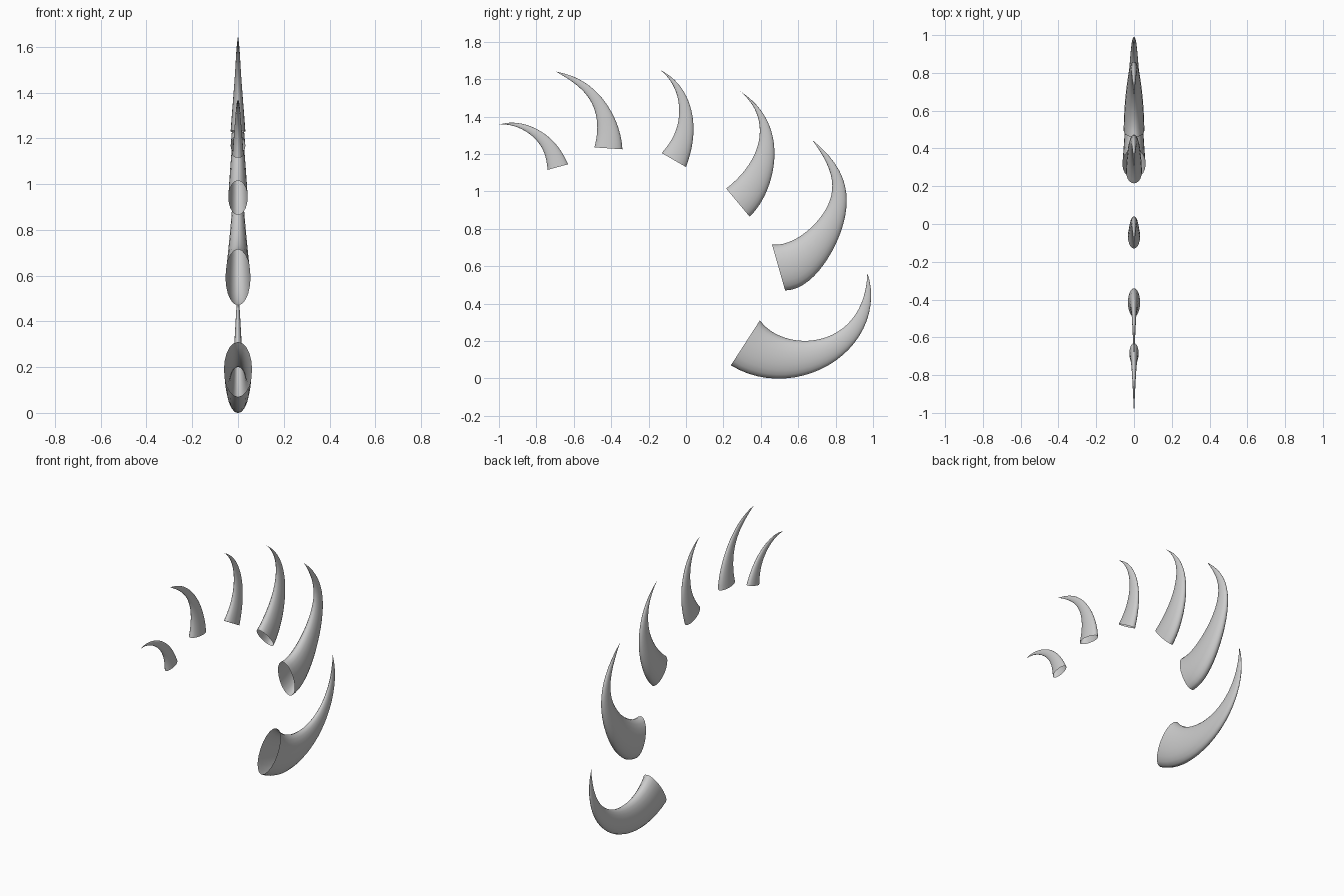
import bpy, bmesh, math

if "Cube" in bpy.data.objects:
    bpy.data.objects.remove(bpy.data.objects["Cube"])

SIDES, RINGS, FLATNESS = 20, 24, 0.43

# Side profiles (y, z), base to tip: outer edge, then inner edge
CLAWS = [
    ([(.24, .07), (.53, .0), (.80, .095), (.965, .305), (.97, .565)],
     [(.395, .31), (.555, .21), (.75, .22), (.905, .34)]),
    ([(.53, .47), (.71, .575), (.83, .79), (.85, 1.03), (.675, 1.275)],
     [(.46, .715), (.625, .77), (.745, .90), (.78, 1.06)]),
    ([(.34, .865), (.435, 1.01), (.473, 1.195), (.433, 1.38), (.29, 1.535)],
     [(.215, 1.015), (.32, 1.12), (.385, 1.25), (.385, 1.395)]),
    ([(0, 1.13), (.033, 1.25), (.037, 1.385), (-.01, 1.53), (-.14, 1.65)],
     [(-.13, 1.205), (-.065, 1.3), (-.037, 1.41), (-.055, 1.535)]),
    ([(-.34, 1.225), (-.375, 1.375), (-.45, 1.5), (-.555, 1.59), (-.695, 1.64)],
     [(-.49, 1.235), (-.475, 1.36), (-.503, 1.47), (-.575, 1.56)]),
    ([(-.63, 1.145), (-.69, 1.245), (-.775, 1.32), (-.885, 1.363), (-1, 1.355)],
     [(-.74, 1.115), (-.76, 1.21), (-.813, 1.287), (-.9, 1.342)]),
]


def along(points, t):
    """Smooth polynomial through evenly spaced profile points."""
    n = len(points) - 1
    y = z = 0.0
    for i, p in enumerate(points):
        w = math.prod((t * n - j) / (i - j) for j in range(n + 1) if j != i)
        y += w * p[0]
        z += w * p[1]
    return y, z


def make_claw(name, outer, inner):
    inner = inner + [outer[-1]]
    bm = bmesh.new()
    rings = []
    # Elliptical rings spanning the outer and inner edges
    for k in range(RINGS):
        (oy, oz), (iy, iz) = along(outer, k / RINGS), along(inner, k / RINGS)
        cy, cz, hy, hz = (oy + iy) / 2, (oz + iz) / 2, (oy - iy) / 2, (oz - iz) / 2
        half_width = FLATNESS * math.hypot(hy, hz)
        ring = []
        for s in range(SIDES):
            a = 2 * math.pi * s / SIDES
            c = math.cos(a)
            ring.append(bm.verts.new((half_width * math.sin(a), cy + hy * c, cz + hz * c)))
        rings.append(ring)
    tip = bm.verts.new((0, *outer[-1]))
    # Skin, left open at the base
    for s in range(SIDES):
        n = (s + 1) % SIDES
        for a, b in zip(rings, rings[1:]):
            bm.faces.new((a[s], a[n], b[n], b[s]))
        bm.faces.new((rings[-1][s], rings[-1][n], tip))
    bmesh.ops.recalc_face_normals(bm, faces=bm.faces)
    for f in bm.faces:
        f.smooth = True
    mesh = bpy.data.meshes.new(name)
    bm.to_mesh(mesh)
    bm.free()
    bpy.context.collection.objects.link(bpy.data.objects.new(name, mesh))


for i, (outer, inner) in enumerate(CLAWS, 1):
    make_claw(f"curved_horn_{i}", outer, inner)
